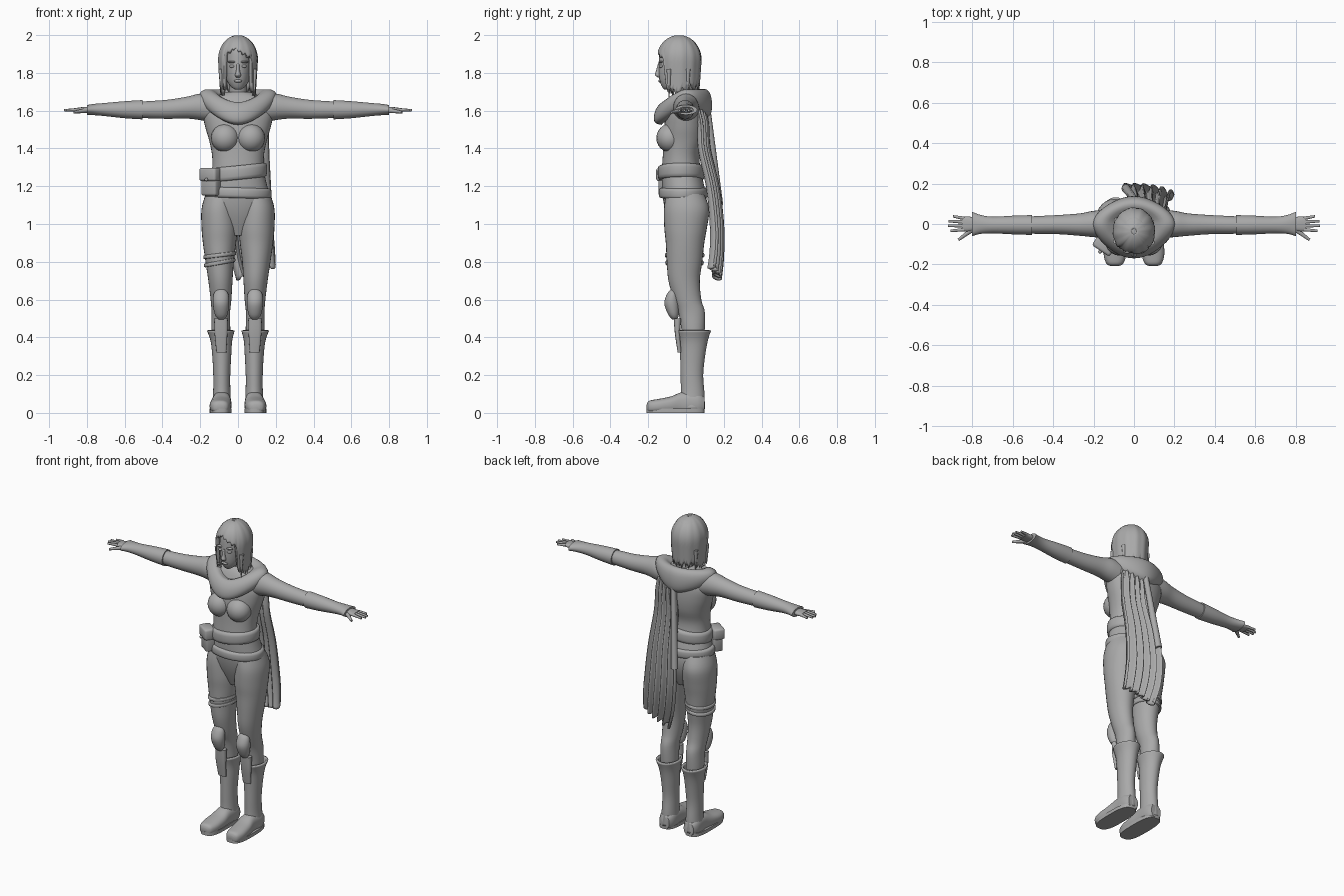
import bpy, bmesh, math
from mathutils import Vector, Matrix

grey = bpy.data.materials.new("plain grey")
grey.diffuse_color = (0.4, 0.4, 0.4, 1)


def finish(name, bm, thick=0, angle=50):
    bmesh.ops.recalc_face_normals(bm, faces=bm.faces)
    me = bpy.data.meshes.new(name)
    bm.to_mesh(me)
    bm.free()
    me.materials.append(grey)
    me.shade_smooth()
    me.set_sharp_from_angle(angle=math.radians(angle))
    ob = bpy.data.objects.new(name, me)
    bpy.context.collection.objects.link(ob)
    if thick:
        mod = ob.modifiers.new("thickness", 'SOLIDIFY')
        mod.thickness = thick
        mod.offset = -1
    return ob


def skin(name, rings, closed=True, caps=True, thick=0, angle=50):
    """Mesh through a list of point rings."""
    bm = bmesh.new()
    vs = [[bm.verts.new(p) for p in r] for r in rings]
    n = len(rings[0])
    for a, b in zip(vs, vs[1:]):
        for i in range(n if closed else n - 1):
            j = (i + 1) % n
            bm.faces.new((a[i], a[j], b[j], b[i]))
    if caps and closed:
        bm.faces.new(vs[0])
        bm.faces.new(vs[-1])
    return finish(name, bm, thick, angle)


def smooth_rows(rows, steps):
    """Catmull-Rom interpolation of section rows."""
    out = []
    for k in range(len(rows) - 1):
        quad = zip(rows[max(k - 1, 0)], rows[k], rows[k + 1], rows[min(k + 2, len(rows) - 1)])
        quad = list(quad)
        for s in range(steps):
            t = s / steps
            out.append([0.5 * (2*b + (c-a)*t + (2*a-5*b+4*c-d)*t*t + (3*b-a-3*c+d)*t**3)
                        for a, b, c, d in quad])
    return out + [list(rows[-1])]


def loft(name, rows, axis='z', side=1, steps=4, n=28, e=2.0, warp=None, **kw):
    """Rows are (position, centre a, centre b, radius a, radius b)."""
    rings = []
    for t, a, b, ra, rb in smooth_rows(rows, steps):
        ring = []
        for i in range(n):
            c, s = math.cos(2*math.pi*i/n), math.sin(2*math.pi*i/n)
            u = a + ra * math.copysign(abs(c)**(2/e), c)
            v = b + rb * math.copysign(abs(s)**(2/e), s)
            p = Vector({'z': (u, v, t), 'x': (t, u, v), 'y': (u, t, v)}[axis])
            p = warp(p) if warp else p
            ring.append((p.x * side, p.y, p.z))
        rings.append(ring)
    return skin(name, rings, **kw)


def ball(name, loc, size, rot=0):
    bm = bmesh.new()
    m = Matrix.Translation(loc) @ Matrix.Rotation(rot, 4, 'Z') @ Matrix.Diagonal((*size, 1))
    bmesh.ops.create_uvsphere(bm, u_segments=20, v_segments=12, radius=1, matrix=m)
    return finish(name, bm)


def box(name, loc, size, rot=0, bevel=0.012):
    bm = bmesh.new()
    m = Matrix.Translation(loc) @ Matrix.Rotation(rot, 4, 'Z') @ Matrix.Diagonal((*size, 1))
    bmesh.ops.create_cube(bm, size=1, matrix=m)
    bmesh.ops.bevel(bm, geom=bm.edges[:], offset=bevel, segments=2, affect='EDGES', profile=0.5)
    return finish(name, bm)


def taper(name, p, q, r0, r1):
    p, q = Vector(p), Vector(q)
    bm = bmesh.new()
    m = Matrix.Translation((p+q)/2) @ (q-p).to_track_quat('Z', 'Y').to_matrix().to_4x4()
    bmesh.ops.create_cone(bm, cap_ends=True, segments=10, radius1=r0, radius2=r1,
                          depth=(q-p).length, matrix=m)
    return finish(name, bm)


def band(name, cx, cy, z, rx, ry, h, tilt, bulge=0.012):
    rows = [(z-h/2, cx, cy, rx-.006, ry-.006), (z-h*.42, cx, cy, rx+bulge*.7, ry+bulge*.7),
            (z, cx, cy, rx+bulge, ry+bulge),
            (z+h*.42, cx, cy, rx+bulge*.7, ry+bulge*.7), (z+h/2, cx, cy, rx-.006, ry-.006)]
    loft(name, rows, steps=2, n=40, warp=lambda p: Vector((p.x, p.y, p.z + tilt*(p.x-cx))))


# Torso, bust and neck
loft("torso", [(.94, 0, 0, .04, .06), (1.04, 0, 0, .14, .10), (1.12, 0, -.005, .172, .115),
               (1.2, 0, -.015, .155, .112), (1.28, 0, -.025, .138, .103), (1.36, 0, -.025, .137, .098),
               (1.44, 0, -.012, .152, .108), (1.52, 0, -.005, .175, .11), (1.6, 0, 0, .185, .1),
               (1.67, 0, .005, .13, .075), (1.7, 0, .01, .06, .05)], n=40, e=2.2)
loft("neck", [(1.62, 0, .02, .06, .055), (1.70, 0, .01, .048, .05), (1.78, 0, -.01, .048, .05)])

# Head and face
loft("head", [(1.712, 0, -.1, .015, .015), (1.725, 0, -.09, .035, .036), (1.755, 0, -.06, .057, .079),
              (1.80, 0, -.04, .07, .105), (1.86, 0, -.035, .075, .109), (1.93, 0, -.035, .068, .1),
              (1.97, 0, -.035, .04, .06)])
loft("nose", [(1.776, 0, -.138, .010, .010), (1.788, 0, -.146, .016, .019), (1.81, 0, -.144, .010, .015),
              (1.85, 0, -.136, .008, .012)], n=12)
ball("lips", (0, -.137, 1.757), (.022, .010, .008))
for s in (1, -1):
    ball("bust", (s*.068, -.085, 1.455), (.075, .072, .075))
    ball("eye", (s*.031, -.132, 1.835), (.016, .012, .008))
    ball("brow", (s*.033, -.134, 1.858), (.022, .012, .006))

# Hair: a dome with a face opening and ragged hem
N, V = 72, 14
hair = []
for k in range(V + 1):
    ring = []
    for i in range(N):
        t = 2*math.pi*i/N
        c, s = math.cos(t), math.sin(t)
        if -s > .66:
            low = 1.925 - .6*abs(c*.1 + .02) + .008*(i % 3)
        else:
            low = 1.70 + .012*((i*7) % 5) - (.02 if abs(s) < .5 else 0)
        z = low + (1.999-low) * math.sin(k/V*math.pi/2)
        r = math.sqrt(max(0.0004, 1-((z-1.87)/.13)**2)) if z > 1.87 else 1-.10*(1.87-z)/.17
        r *= 1 + .012*math.sin(i*math.pi/3)
        ring.append((c*.105*r, -.037 + s*.119*r, z))
    hair.append(ring)
bm_hair = skin("hair", hair, caps=False, thick=.018)
ball("hair_crown", (0, -.035, 1.96), (.065, .075, .037))
for x, y, z in ((.088, -.09, 1.67), (-.09, -.085, 1.69), (.085, .01, 1.68), (-.085, .02, 1.69)):
    taper("hair_lock", (x, y, 1.82), (x*.98, y, z), .014, .002)

# Cowl: front, side and back profiles blended around the neck
profile = [(.05, 1.63, .06, 1.67, .05, 1.67), (.085, 1.635, .09, 1.68, .065, 1.70),
           (.125, 1.645, .145, 1.712, .10, 1.715), (.158, 1.61, .19, 1.705, .128, 1.69),
           (.170, 1.565, .205, 1.675, .138, 1.63), (.162, 1.535, .19, 1.635, .128, 1.575),
           (.13, 1.525, .16, 1.61, .09, 1.55)]
cowl = []
for fr, fz, sr, sz, br, bz in smooth_rows(profile, 3):
    ring = []
    for i in range(48):
        c, s = math.cos(i*math.pi/24), math.sin(i*math.pi/24)
        er, ez = (br, bz) if s > 0 else (fr, fz)
        w = abs(s)**1.6
        ring.append((c*(sr*(1-w) + er*w), s*(sr*.75*(1-w) + er*w), sz*(1-w) + ez*w))
    cowl.append(ring)
skin("cowl", cowl, caps=False)

# Pleated cape over the +x half of the back: (z, y, left x, right x, pleat depth)
cape = []
for z, y, x0, x1, d in smooth_rows([(1.67, .075, .0, .15, .006), (1.55, .108, -.01, .16, .012),
                                    (1.4, .115, -.025, .165, .016), (1.2, .16, -.045, .175, .018),
                                    (1.0, .182, -.06, .185, .02), (.85, .182, -.045, .195, .02),
                                    (.74, .17, -.01, .2, .02)], 5):
    row = []
    for i in range(49):
        u = i/48
        hem = (.07*u - .035 + .008*math.cos(u*38)) * max(0, (1.0-z)/.26)
        row.append((x0 + (x1-x0)*u, y + d*math.sin(u*34) - .035*u**3, z + hem))
    cape.append(row)
skin("cape", cape, closed=False, thick=.014, angle=70)
taper("cape_fold", (.01, .115, 1.6), (-.04, .175, 1.1), .016, .022)

# Belts and pouch
band("upper_belt", 0, -.025, 1.272, .142, .113, .075, .1)
band("lower_belt", 0, -.014, 1.165, .166, .118, .055, -.03)
box("pouch", (-.143, -.1, 1.215), (.095, .06, .13), -.6)
box("pouch_flap", (-.146, -.104, 1.262), (.105, .07, .07), -.6)
ball("pouch_stud", (-.168, -.137, 1.235), (.009, .009, .009))

# Thigh straps on the -x leg
band("thigh_strap", -.097, -.007, .835, .079, .097, .022, .12, .008)
band("thigh_strap", -.097, -.008, .795, .075, .094, .022, .18, .008)

for s in (1, -1):
    # Legs
    loft("leg", [(1.16, .088, -.005, .083, .1), (1.08, .1, .003, .093, .12), (.98, .098, -.002, .095, .113),
                 (.9, .098, -.005, .088, .102), (.8, .097, -.008, .075, .094), (.7, .093, -.01, .064, .083),
                 (.6, .09, .008, .055, .073), (.53, .091, .03, .049, .07), (.42, .091, .038, .05, .06),
                 (.3, .088, .035, .04, .052)], side=s)
    loft("knee_pad", [(.495, .089, -.06, .015, .012), (.52, .089, -.066, .033, .028),
                      (.58, .09, -.075, .043, .04), (.63, .09, -.072, .038, .028),
                      (.655, .09, -.068, .018, .012)], side=s, n=20)
    # Boots
    loft("boot_shaft", [(.02, .088, .03, .052, .07), (.1, .086, .035, .046, .063), (.2, .086, .031, .045, .06),
                        (.3, .086, .035, .05, .066), (.38, .088, .04, .057, .075),
                        (.435, .091, .042, .073, .09)], side=s, caps=False, thick=.012)
    loft("shin_plate", [(.32, .088, -.034, .026, .01), (.42, .09, -.045, .034, .014),
                        (.5, .09, -.045, .036, .02)], side=s, n=16, e=3)
    loft("boot_foot", [(-.208, .095, .03, .02, .015), (-.195, .095, .032, .042, .032), (-.15, .094, .035, .056, .038),
                       (-.08, .09, .042, .056, .045), (-.02, .087, .05, .05, .06), (.06, .087, .05, .05, .06),
                       (.098, .087, .045, .035, .04)], axis='y', side=s, e=2.5,
         warp=lambda p: Vector((p.x, p.y, max(p.z, .004))))
    loft("boot_sole", [(0, .092, -.055, .058, .154), (.022, .092, -.055, .058, .154)], side=s, e=3, n=36, steps=1)
    # Arms and flared gauntlets
    loft("arm", [(.13, 0, 1.61, .07, .072), (.2, 0, 1.62, .065, .07), (.27, -.003, 1.616, .055, .058),
                 (.38, -.003, 1.607, .047, .05), (.5, -.005, 1.605, .043, .044), (.65, -.005, 1.605, .034, .034),
                 (.78, -.003, 1.605, .028, .02)], axis='x', side=s)
    loft("gauntlet", [(.505, -.005, 1.605, .049, .051), (.6, -.005, 1.605, .046, .045), (.7, -.005, 1.606, .041, .035),
                      (.76, -.002, 1.606, .047, .03), (.8, 0, 1.604, .06, .026)], axis='x', side=s)
    # Hands
    loft("palm", [(.78, 0, 1.605, .026, .016), (.81, 0, 1.605, .036, .015), (.85, 0, 1.605, .036, .011)],
         axis='x', side=s, e=2.5, n=20)
    for y0, y1, tip in ((.028, .038, .895), (.01, .014, .917), (-.009, -.009, .92), (-.028, -.034, .908)):
        taper("finger", (s*.84, y0, 1.606), (s*tip, y1, 1.602), .0095, .006)
    taper("thumb", (s*.79, -.02, 1.602), (s*.868, -.078, 1.592), .014, .007)
